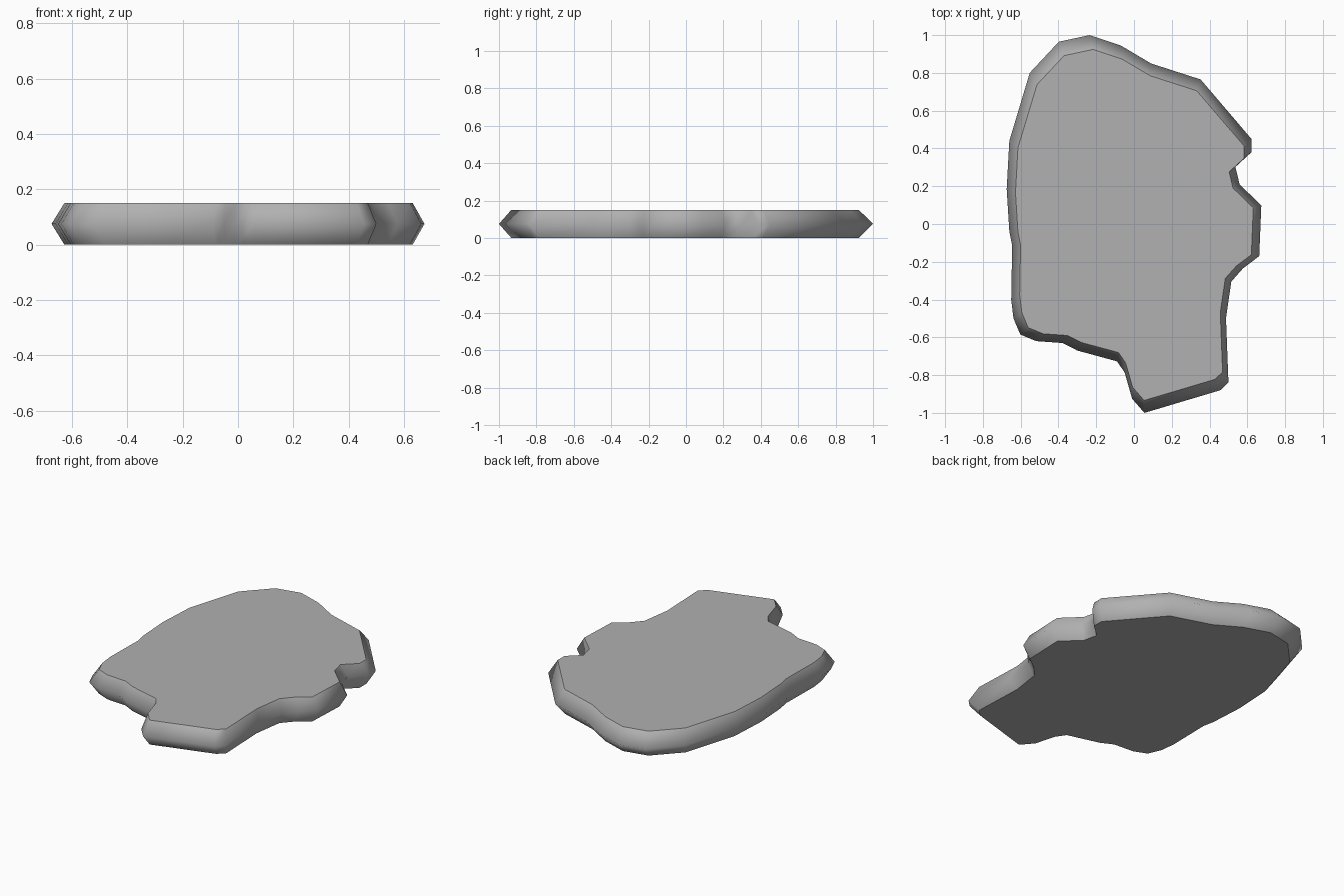
import bpy, bmesh

if "Cube" in bpy.data.objects:
    bpy.data.objects.remove(bpy.data.objects["Cube"])

HEIGHT = 0.15
INSET = (0.934, 0.929)  # caps are the outline scaled towards the centre
SHIFT = (0.002, -0.005)  # and moved slightly

# widest outline of the slab, counted clockwise from the back tip
OUTLINE = [(-.235, 1), (-.07, .945), (.09, .85), (.353, .765), (.622, .45), (.622, .38),
           (.537, .302), (.559, .21), (.674, .098), (.663, -.17), (.577, -.235), (.515, -.305),
           (.487, -.5), (.5, -.838), (.457, -.88), (.055, -1), (-.01, -.925),
           (-.05, -.785), (-.09, -.727), (-.3, -.67), (-.378, -.63), (-.518, -.62),
           (-.602, -.585), (-.638, -.5), (-.65, -.4), (-.645, -.115), (-.66, -.04),
           (-.674, .185), (-.66, .44), (-.552, .8), (-.398, .965)]
OUTLINE.reverse()

bm = bmesh.new()


def ring(z, scale=(1, 1), shift=(0, 0)):
    return [bm.verts.new((x * scale[0] + shift[0], y * scale[1] + shift[1], z))
            for x, y in OUTLINE]


rings = [ring(0, INSET, SHIFT), ring(HEIGHT / 2), ring(HEIGHT, INSET, SHIFT)]

# smooth bulging rim
n = len(OUTLINE)
for low, high in zip(rings, rings[1:]):
    for i in range(n):
        j = (i + 1) % n
        bm.faces.new((low[i], low[j], high[j], high[i])).smooth = True

# flat caps with crisp edges
for cap in (bm.faces.new(rings[0][::-1]), bm.faces.new(rings[2])):
    cap.smooth = False
    for e in cap.edges:
        e.smooth = False

mesh = bpy.data.meshes.new("stone_slab")
bm.to_mesh(mesh)
bm.free()
slab = bpy.data.objects.new("stone_slab", mesh)
bpy.context.collection.objects.link(slab)

# darker grey stone
stone = bpy.data.materials.new("stone_grey")
stone.diffuse_color = (0.44, 0.44, 0.44, 1)
stone.use_nodes = True
stone.node_tree.nodes["Principled BSDF"].inputs["Base Color"].default_value = stone.diffuse_color
mesh.materials.append(stone)
